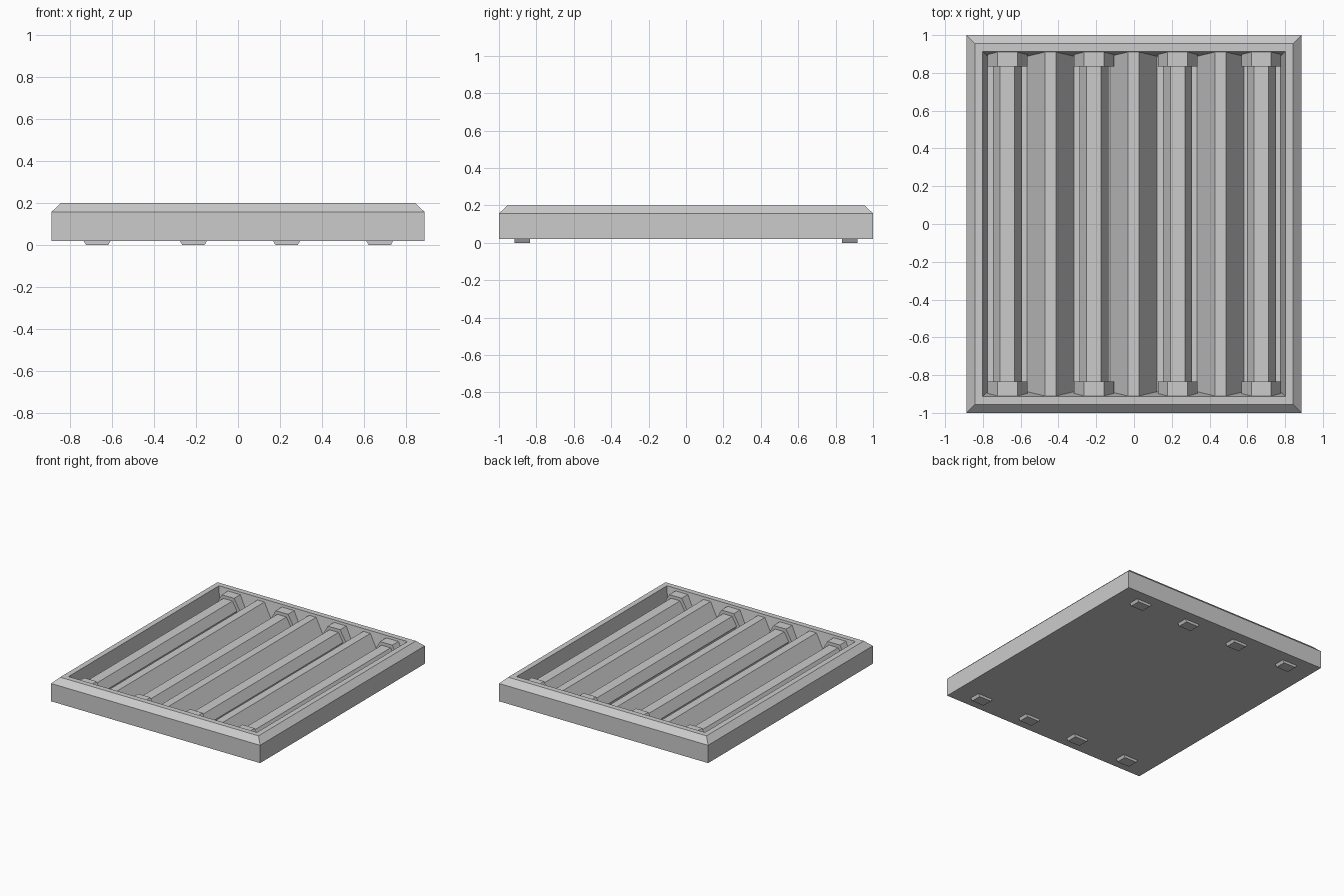
import bpy, bmesh, math

if "Cube" in bpy.data.objects:
    bpy.data.objects.remove(bpy.data.objects["Cube"])


def finish(name, bm):
    bmesh.ops.recalc_face_normals(bm, faces=bm.faces)
    mesh = bpy.data.meshes.new(name)
    bm.to_mesh(mesh)
    bm.free()
    obj = bpy.data.objects.new(name, mesh)
    bpy.context.collection.objects.link(obj)
    return obj


def loft(name, rings):
    """Bridge successive vertex rings and cap both ends."""
    bm = bmesh.new()
    loops = [[bm.verts.new(p) for p in ring] for ring in rings]
    n = len(loops[0])
    for a, b in zip(loops, loops[1:]):
        for i in range(n):
            j = (i + 1) % n
            bm.faces.new((a[i], a[j], b[j], b[i]))
    bm.faces.new(loops[0])
    bm.faces.new(loops[-1])
    return finish(name, bm)


def extrude_y(name, profile, x, sections):
    """Sweep an x/z profile along y; sections are (y, slope inset flag)."""
    return loft(name, [[(x + px, y, pz) for px, pz in profile] for y in sections])


def hexagon(radius, z):
    return [(radius * math.cos(i * math.pi / 3), z + radius * math.sin(i * math.pi / 3))
            for i in range(6)]


# Tray housing: underside, outer wall, chamfer, rim, tapered inner wall, floor
W, L, FLOOR = 0.888, 1.0, 0.03
steps = [(0, 0.02), (0, 0.157), (0.045, 0.2), (0.087, 0.2), (0.112, FLOOR)]
loft("housing", [[(sx * (W - d), sy * (L - d), z)
                  for sx, sy in ((-1, -1), (1, -1), (1, 1), (-1, 1))]
                 for d, z in steps])

# Reflector ridges, with ends following the tapered tray walls
TOP = 0.18
ridge = [(-0.124, FLOOR), (-0.03, TOP), (0.03, TOP), (0.124, FLOOR)]
for i, x in enumerate((-0.442, -0.003, 0.458)):
    rings = [[(x + px, s * (0.888 + 0.025 * (pz - FLOOR) / 0.17), pz) for px, pz in ridge]
             for s in (-1, 1)]
    loft(f"reflector_ridge_{i + 1}", rings)

# Hexagonal lamp tubes with a larger socket at each end
AXIS = 0.091
for i, x in enumerate((-0.67, -0.212, 0.231, 0.674)):
    extrude_y(f"lamp_tube_{i + 1}", hexagon(0.077, AXIS), x, (-0.84, 0.84))
    for side, s in (("front", -1), ("back", 1)):
        extrude_y(f"{side}_socket_{i + 1}", hexagon(0.105, AXIS), x, (s * 0.835, s * 0.917))
